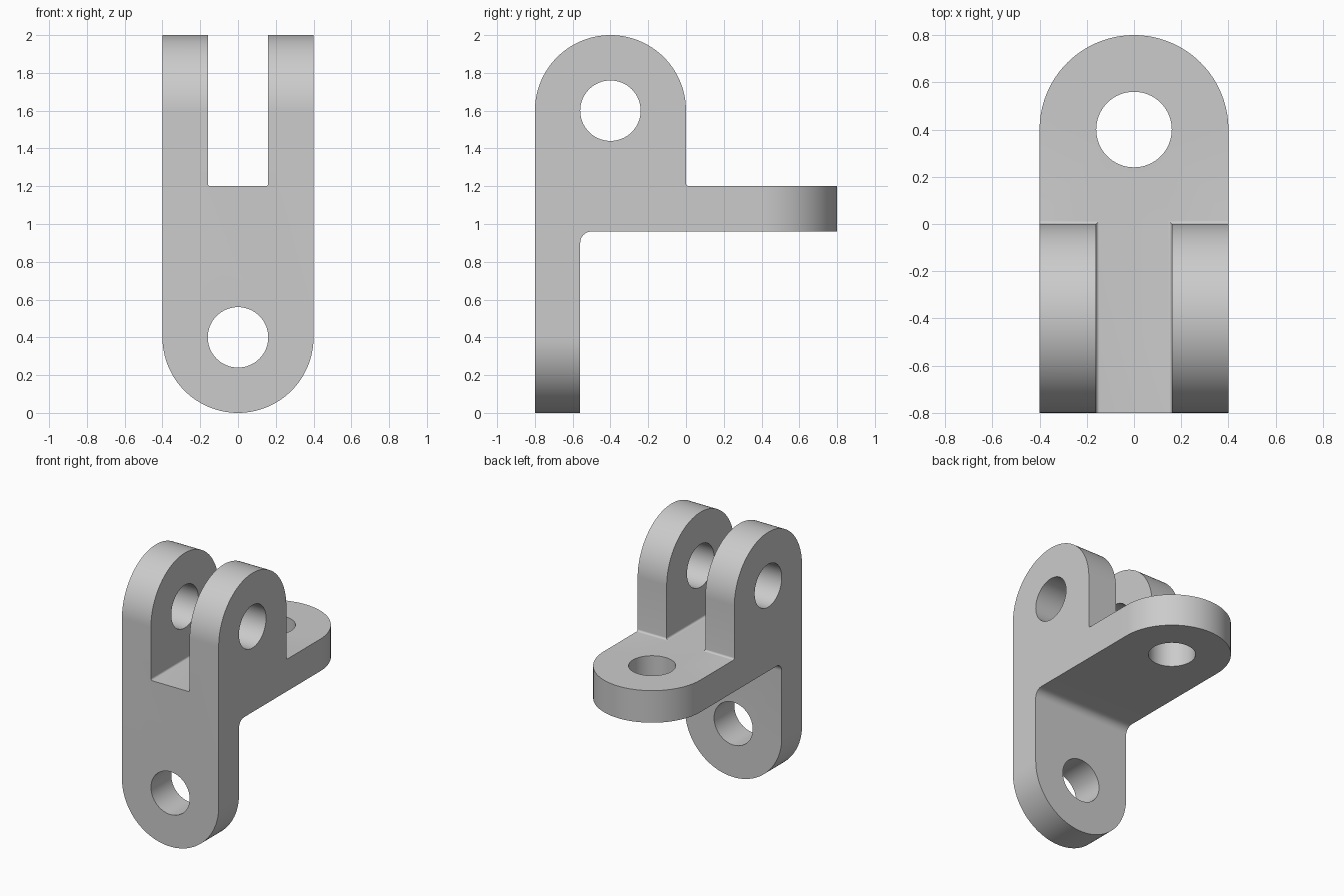
import bpy
import bmesh
from math import sin, cos, pi, radians
from mathutils import Vector

cube = bpy.data.objects.get("Cube")
if cube:
    bpy.data.objects.remove(cube, do_unlink=True)

HALF = 0.4       # half width and end radius
HOLE = 0.16      # pin hole radius, also half the slot width
EDGE = 0.015     # small inner fillet
BEND = 0.06      # large inner fillet

steel = bpy.data.materials.new("plain grey")
steel.use_nodes = True
GREY = (0.6, 0.6, 0.6, 1)
steel.diffuse_color = GREY
steel.node_tree.nodes["Principled BSDF"].inputs["Base Color"].default_value = GREY


def arc(u, v, r, start, end, n):
    """Points along an arc, angles in degrees."""
    angles = [radians(start + (end - start) * i / n) for i in range(n + 1)]
    return [(u + r * cos(a), v + r * sin(a)) for a in angles]


def prism(name, points, axis, lo, hi):
    """Extrude a 2D outline along the x, y or z axis."""
    place = {"x": lambda u, v, d: (d, u, v),
             "y": lambda u, v, d: (u, d, v),
             "z": lambda u, v, d: (u, v, d)}[axis]
    bm = bmesh.new()
    face = bm.faces.new([bm.verts.new(place(u, v, lo)) for u, v in points])
    moved = bmesh.ops.extrude_face_region(bm, geom=[face])["geom"]
    bmesh.ops.translate(bm, verts=[g for g in moved if isinstance(g, bmesh.types.BMVert)],
                        vec=Vector(place(0, 0, hi - lo)))
    bmesh.ops.recalc_face_normals(bm, faces=bm.faces)
    mesh = bpy.data.meshes.new(name)
    bm.to_mesh(mesh)
    bm.free()
    mesh.materials.append(steel)
    obj = bpy.data.objects.new(name, mesh)
    bpy.context.collection.objects.link(obj)
    return obj


def combine(target, tool, operation):
    """Apply a boolean and discard the tool."""
    mod = target.modifiers.new("cut", "BOOLEAN")
    mod.operation, mod.solver, mod.object = operation, "EXACT", tool
    bpy.context.view_layer.objects.active = target
    bpy.ops.object.modifier_apply(modifier=mod.name)
    bpy.data.objects.remove(tool, do_unlink=True)


# Side profile: upright plate, rounded lugs and rear tab
side = [(-0.8, -0.1), (-0.56, -0.1)]
side += arc(-0.56 + BEND, 0.96 - BEND, BEND, 180, 90, 12)
side += [(0.9, 0.96), (0.9, 1.2)]
side += arc(EDGE, 1.2 + EDGE, EDGE, 270, 180, 6)
side += arc(-0.4, 1.6, HALF, 0, 180, 64)
bracket = prism("clevis_bracket", side, "x", -0.5, 0.5)

# Front outline: rounded foot and forked top
front = arc(0, 0.4, HALF, 180, 360, 64) + [(HALF, 2.1), (HOLE, 2.1)]
front += arc(HOLE - EDGE, 1.2 + EDGE, EDGE, 0, -90, 6)
front += arc(EDGE - HOLE, 1.2 + EDGE, EDGE, 270, 180, 6)
front += [(-HOLE, 2.1), (-HALF, 2.1)]
combine(bracket, prism("front_outline", front, "y", -1, 1), "INTERSECT")

# Top outline: rounded rear end of the tab
top = arc(0, 0.4, HALF, 0, 180, 64) + [(-HALF, -1), (HALF, -1)]
combine(bracket, prism("top_outline", top, "z", -1, 3), "INTERSECT")

# Pin holes through the lugs, the foot and the tab
for axis, u, v in (("x", -0.4, 1.6), ("y", 0, 0.4), ("z", 0, 0.4)):
    circle = arc(u, v, HOLE, 0, 360, 64)[:-1]
    combine(bracket, prism("pin_hole", circle, axis, -3, 3), "DIFFERENCE")

# Smooth the curved faces, keep the edges crisp
bpy.ops.object.select_all(action="DESELECT")
bracket.select_set(True)
bpy.context.view_layer.objects.active = bracket
bpy.ops.object.shade_smooth_by_angle(angle=radians(30))
